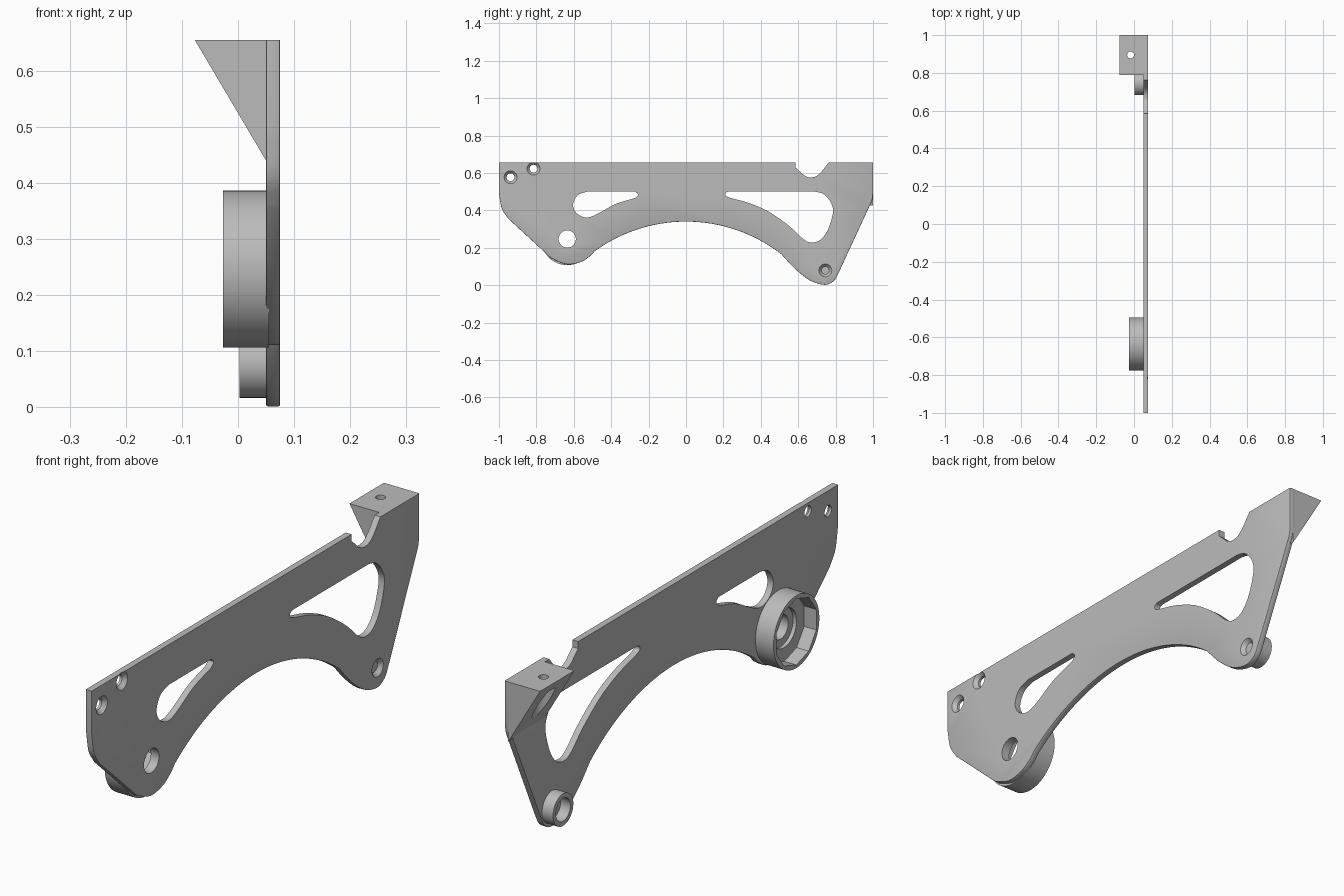
import bpy, bmesh, math
from mathutils import Matrix, Vector

cube = bpy.data.objects.get("Cube")
if cube:
    bpy.data.objects.remove(cube, do_unlink=True)

grey = bpy.data.materials.new("plain grey")
grey.use_nodes = True
GREY = (0.5, 0.5, 0.5, 1)
grey.diffuse_color = GREY
grey.node_tree.nodes["Principled BSDF"].inputs["Base Color"].default_value = GREY

INNER, OUTER = 0.05, 0.075


def make(name, bm):
    bmesh.ops.recalc_face_normals(bm, faces=bm.faces)
    mesh = bpy.data.meshes.new(name)
    bm.to_mesh(mesh)
    bm.free()
    ob = bpy.data.objects.new(name, mesh)
    mesh.materials.append(grey)
    bpy.context.collection.objects.link(ob)
    return ob


def prism(outline, start, direction):
    """Outline of 3D points extruded along a direction."""
    bm = bmesh.new()
    face = bm.faces.new([bm.verts.new(Vector(p) + Vector(start)) for p in outline])
    out = bmesh.ops.extrude_face_region(bm, geom=[face])
    bmesh.ops.translate(bm, vec=direction, verts=[v for v in out["geom"] if isinstance(v, bmesh.types.BMVert)])
    return bm


def slab(points, x0, x1):
    return prism([(0, y, z) for y, z in points], (x0, 0, 0), (x1 - x0, 0, 0))


def rod(name, y, z, x0, x1, r0, r1=None, sides=48):
    """Cylinder or cone along x."""
    bm = bmesh.new()
    place = Matrix.Translation(((x0 + x1) / 2, y, z)) @ Matrix.Rotation(math.pi / 2, 4, "Y") @ Matrix.Rotation(math.pi / sides, 4, "Z")
    bmesh.ops.create_cone(bm, cap_ends=True, segments=sides, radius1=r0,
                          radius2=r0 if r1 is None else r1, depth=x1 - x0, matrix=place)
    return make(name, bm)


def spline(pts, steps=6):
    """Smooth open curve through the points."""
    p = [Vector(q) for q in pts]
    p = [2 * p[0] - p[1]] + p + [2 * p[-1] - p[-2]]
    out = []
    for a, b, c, d in zip(p, p[1:], p[2:], p[3:]):
        for i in range(steps):
            t = i / steps
            out.append(0.5 * (2 * b + (c - a) * t + (2 * a - 5 * b + 4 * c - d) * t ** 2 + (3 * b - a - 3 * c + d) * t ** 3))
    return [tuple(q) for q in out + [p[-2]]]


def cut(ob, cutters):
    bpy.context.view_layer.objects.active = ob
    for c in cutters:
        c.hide_render = True
        mod = ob.modifiers.new("cut", "BOOLEAN")
        mod.operation, mod.solver, mod.object = "DIFFERENCE", "EXACT", c
        bpy.ops.object.modifier_apply(modifier=mod.name)
        bpy.data.objects.remove(c, do_unlink=True)


def smooth(ob):
    bpy.ops.object.select_all(action="DESELECT")
    ob.select_set(True)
    bpy.context.view_layer.objects.active = ob
    bpy.ops.object.shade_smooth_by_angle(angle=math.radians(30))


# Plate outline: straight top, rounded lobes, arched underside
TOP = 0.655
arch = [(0.83 * math.sin(a), 0.83 * math.cos(a) - 0.49) for a in [math.radians(38 - 2 * i) for i in range(38)]]
outline = [(-1, TOP), (1, TOP)]
outline += spline([(1, 0.49), (0.995, 0.455), (0.98, 0.42)])
outline += spline([(0.818, 0.07), (0.79, 0.022), (0.74, 0.002), (0.66, 0.027), (0.58, 0.09), arch[0]])
outline += arch[1:]
outline += spline([(-0.516, 0.152), (-0.565, 0.123), (-0.64, 0.112), (-0.72, 0.143)])
outline += spline([(-0.95, 0.355), (-0.985, 0.41), (-1, 0.49)])

bm = slab(outline, INNER, OUTER)
rim = [e for e in bm.edges if abs(e.verts[0].co.x - e.verts[1].co.x) < 1e-5
       and min(v.co.z for v in e.verts) < TOP - 0.01]
bmesh.ops.bevel(bm, geom=rim, offset=0.003, segments=2, profile=0.5, affect="EDGES", clamp_overlap=True)
plate = make("side_plate", bm)

# Windows and top notch
left_window = spline([(-0.53, 0.5), (-0.27, 0.5), (-0.256, 0.484), (-0.27, 0.467)][1:])
left_window += spline([(-0.28, 0.464), (-0.38, 0.432), (-0.48, 0.378), (-0.535, 0.362), (-0.585, 0.385),
                       (-0.604, 0.43), (-0.58, 0.48), (-0.53, 0.5)])
right_window = spline([(0.233, 0.468), (0.212, 0.478), (0.212, 0.493), (0.225, 0.5)])
right_window += spline([(0.69, 0.5), (0.735, 0.487), (0.773, 0.444), (0.786, 0.39), (0.76, 0.3), (0.72, 0.244),
                        (0.672, 0.228), (0.628, 0.246), (0.553, 0.315), (0.447, 0.39), (0.34, 0.438), (0.24, 0.466)])
notch = [(0.586, 0.7), (0.586, 0.628)] + spline([(0.605, 0.612), (0.635, 0.585), (0.67, 0.576), (0.71, 0.592), (0.762, TOP)])
notch += [(0.762, 0.7)]
cutters = [make("window_cutter", slab(s, 0, 0.1)) for s in (left_window, right_window, notch)]

# Countersunk screw holes and bearing bore
BEARING = (-0.635, 0.247)
BOSS = (0.745, 0.079)
for y, z in [(-0.938, 0.577), (-0.815, 0.623), BOSS]:
    cutters.append(rod("hole_cutter", y, z, 0, 0.1, 0.021))
    cutters.append(rod("sink_cutter", y, z, 0.06, 0.08, 0.021, 0.039))
cutters.append(rod("bore_cutter", *BEARING, 0, 0.1, 0.046))
cut(plate, cutters)

# Bearing cup with faceted pocket
cup = rod("bearing_cup", *BEARING, -0.027, 0.055, 0.14, sides=64)
cut(cup, [rod("pocket_cutter", *BEARING, -0.05, 0.025, 0.128, sides=10),
          rod("recess_cutter", *BEARING, 0, 0.04, 0.075),
          rod("bore_cutter", *BEARING, 0, 0.1, 0.046)])

# Small hollow boss
boss = rod("small_boss", *BOSS, 0.003, 0.055, 0.062)
cut(boss, [rod("bore_cutter", *BOSS, -0.05, 0.045, 0.044),
           rod("hole_cutter", *BOSS, 0, 0.1, 0.021)])

# Mounting wedge with vertical screw hole and clearance from below
wedge = make("mounting_wedge", prism([(-0.077, 0, TOP), (0.06, 0, TOP), (0.06, 0, 0.425), (0.05, 0, 0.44)],
                                     (0, 0.79, 0), (0, 0.21, 0)))
for_wedge = []
for radius, low, high in [(0.018, 0.3, 0.8), (0.04, 0.3, 0.615)]:
    bm = bmesh.new()
    bmesh.ops.create_cone(bm, cap_ends=True, segments=32, radius1=radius, radius2=radius, depth=high - low,
                          matrix=Matrix.Translation((-0.018, 0.895, (low + high) / 2)))
    for_wedge.append(make("screw_cutter", bm))
cut(wedge, for_wedge)

for ob in (plate, cup, boss, wedge):
    smooth(ob)
